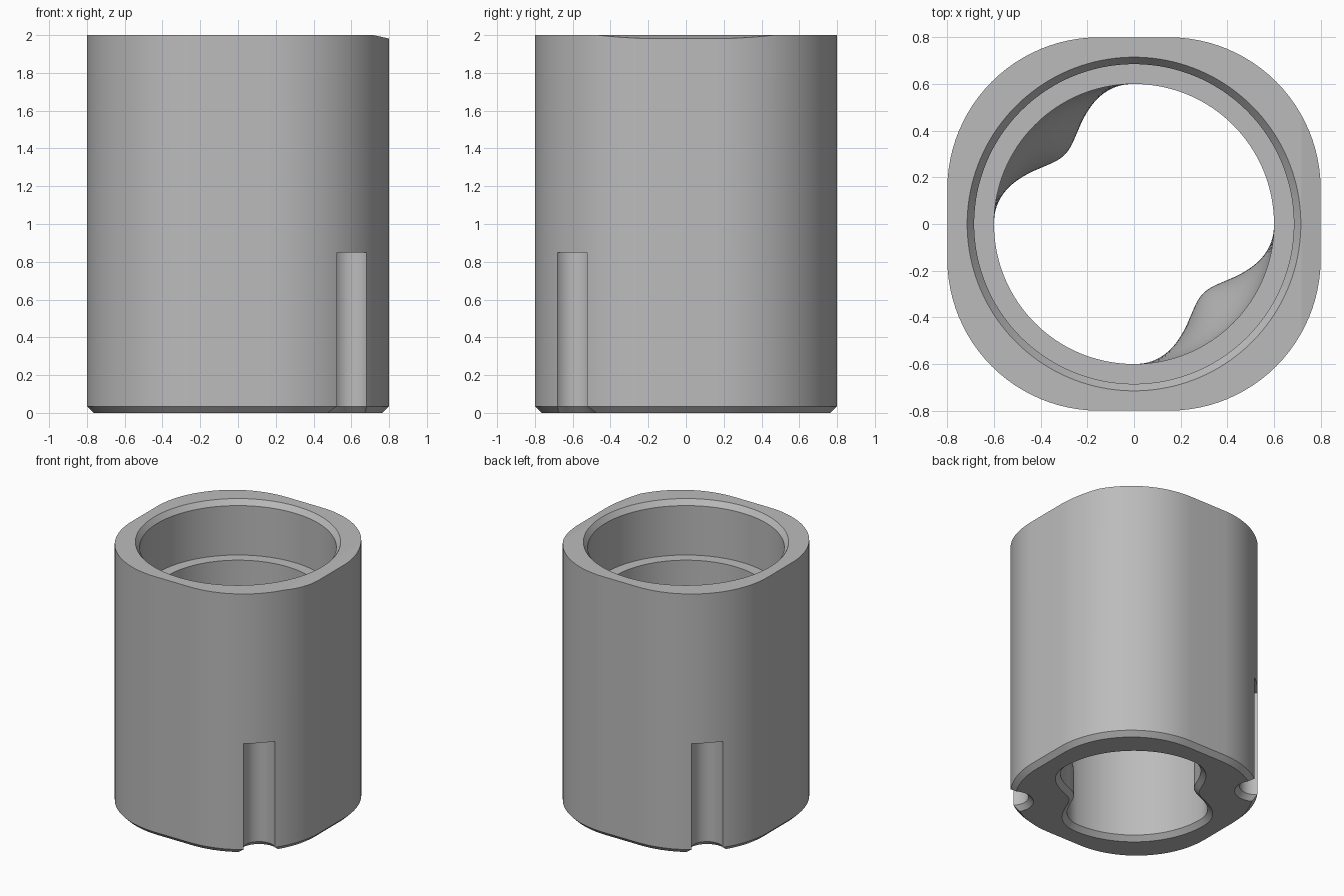
import bpy
import bmesh
import math
from mathutils import Vector

if "Cube" in bpy.data.objects:
    bpy.data.objects.remove(bpy.data.objects["Cube"], do_unlink=True)

CHAMFER = 0.035
BORE = 0.6


def make_material(name, rgb):
    mat = bpy.data.materials.new(name)
    mat.use_nodes = True
    colour = (*rgb, 1)
    mat.diffuse_color = colour
    mat.node_tree.nodes["Principled BSDF"].inputs["Base Color"].default_value = colour
    return mat


def offset(loop, d):
    """Move a counter-clockwise 2D loop outward by d."""
    out = []
    for i, p in enumerate(loop):
        t = (loop[(i + 1) % len(loop)] - loop[i - 1]).normalized()
        out.append(p + Vector((t.y, -t.x)) * d)
    return out


def loft(bm, rings):
    """Closed solid through (loop, height) rings."""
    rows = [[bm.verts.new((p.x, p.y, z)) for p in loop] for loop, z in rings]
    n = len(rows[0])
    for a, b in zip(rows, rows[1:]):
        for i in range(n):
            j = (i + 1) % n
            bm.faces.new((a[i], a[j], b[j], b[i]))
    bm.faces.new(rows[0][::-1])
    bm.faces.new(rows[-1])
    return rows


def finish(name, bm):
    bmesh.ops.recalc_face_normals(bm, faces=bm.faces)
    mesh = bpy.data.meshes.new(name)
    bm.to_mesh(mesh)
    bm.free()
    obj = bpy.data.objects.new(name, mesh)
    bpy.context.collection.objects.link(obj)
    return obj


def circle(r, n, centre=(0, 0)):
    c = Vector(centre)
    return [c + r * Vector((math.cos(a), math.sin(a)))
            for a in (2 * math.pi * i / n for i in range(n))]


def rounded_square(flat, radius, steps=24):
    pts = []
    for q in range(4):
        mid = math.radians(45 + 90 * q)
        c = Vector((math.cos(mid), math.sin(mid))) * flat * math.sqrt(2)
        for i in range(steps + 1):
            a = math.radians(90 * (q + i / steps))
            pts.append(c + radius * Vector((math.cos(a), math.sin(a))))
    return pts


def lobed(amount, n=192):
    """Bore outline with two inward lobes on one diagonal."""
    pts = []
    for i in range(n):
        a = 2 * math.pi * i / n
        bump = 0
        if math.sin(2 * a) < 0:
            bump = (0.5 - 0.5 * math.cos(4 * a)) ** 1.2
        r = BORE - 0.18 * amount * bump
        pts.append(Vector((r * math.cos(a), r * math.sin(a))))
    return pts


# Outer body: rounded square with a chamfered foot
outline = rounded_square(0.15, 0.65)
bm = bmesh.new()
loft(bm, [(offset(outline, -CHAMFER), 0), (outline, CHAMFER), (outline, 2)])

# Shallow slope on the left top edge
cut = bmesh.ops.bisect_plane(
    bm, geom=bm.verts[:] + bm.edges[:] + bm.faces[:],
    plane_co=(0.718, 0, 2), plane_no=(0.02, 0, 0.09), clear_outer=True)
bmesh.ops.holes_fill(bm, edges=[e for e in bm.edges if e.is_boundary], sides=0)
body = finish("sleeve_body", bm)

# Bore cutter: lobed foot fading into a round bore, then the wider counterbore
low, high, rows = 0.2, 0.85, 20
rings = [(offset(lobed(1), 2 * CHAMFER), -CHAMFER), (lobed(1), CHAMFER)]
for i in range(rows + 1):
    t = i / rows
    rings.append((lobed(1 - t * t * (3 - 2 * t)), low + (high - low) * t))
for r, z in ((BORE, 1.58), (0.685, 1.58), (0.685, 1.96), (0.745, 2.04)):
    rings.append((circle(r, 192), z))
bm = bmesh.new()
loft(bm, rings)
cutters = [finish("bore_cutter", bm)]

# Round slots at two opposite corners, flared at the foot
for side in (1, -1):
    bm = bmesh.new()
    centre = (0.6 * side, -0.6 * side)
    loft(bm, [(circle(r, 48, centre), z) for r, z in (
        (0.11 + 2 * CHAMFER, -CHAMFER), (0.11, CHAMFER), (0.11, 0.85))])
    cutters.append(finish("slot_cutter", bm))

for c in cutters:
    mod = body.modifiers.new(c.name, "BOOLEAN")
    mod.operation = "DIFFERENCE"
    mod.solver = "EXACT"
    mod.object = c

bpy.context.view_layer.update()
bpy.ops.object.select_all(action="DESELECT")
body.select_set(True)
bpy.context.view_layer.objects.active = body
for mod in list(body.modifiers):
    bpy.ops.object.modifier_apply(modifier=mod.name)
for c in cutters:
    bpy.data.objects.remove(c, do_unlink=True)

body.data.materials.clear()
body.data.materials.append(make_material("plain_grey", (0.5, 0.5, 0.5)))
bpy.ops.object.shade_smooth_by_angle(angle=math.radians(11))
